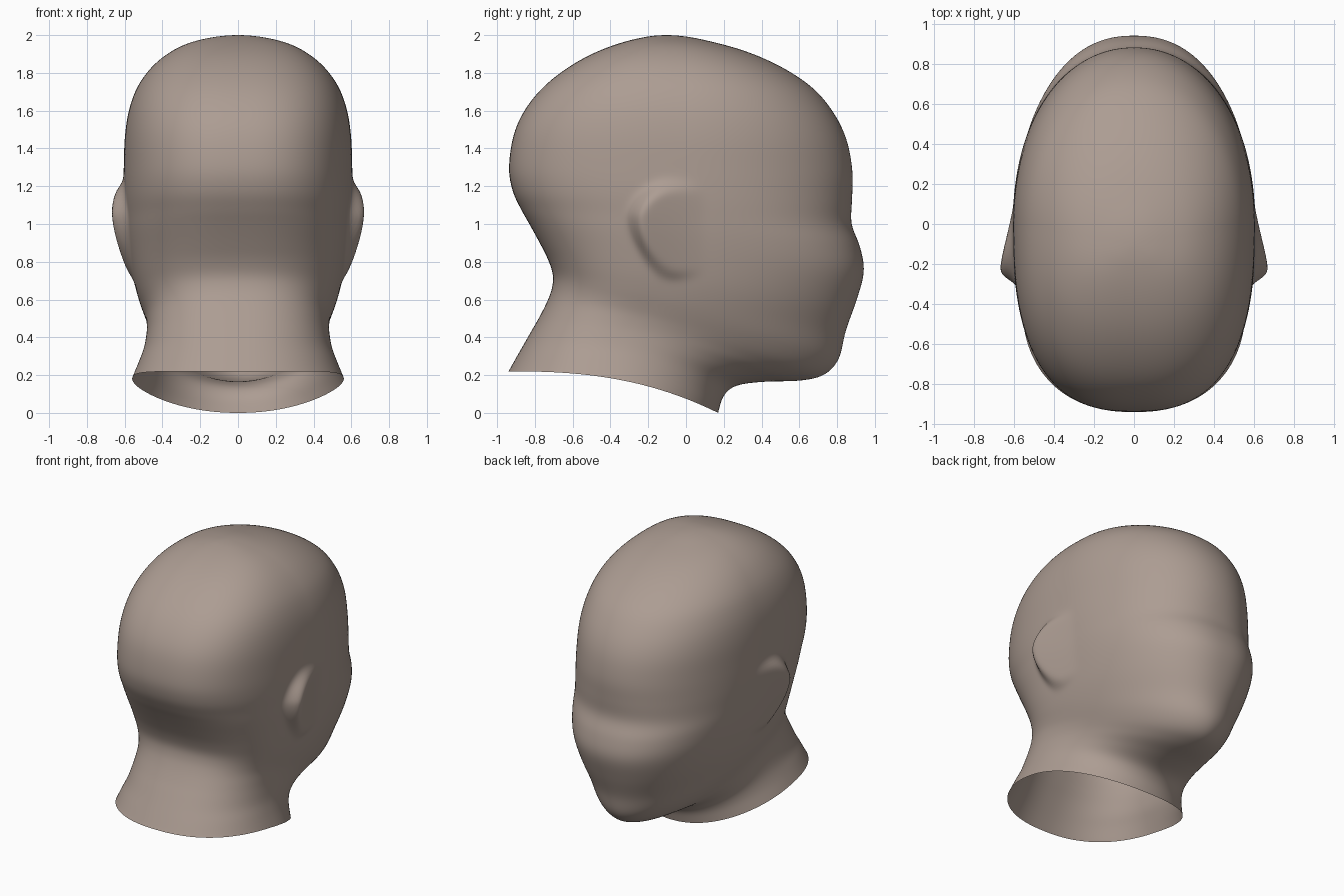
import bpy, bmesh
from math import sin, cos, pi

if "Cube" in bpy.data.objects:
    bpy.data.objects.remove(bpy.data.objects["Cube"])

# Tilted rings from neck to crown: back y, back z, front y, front z, half width, y of widest point
RINGS = [
    (-.94, .22, .17, .00, .56, -.38),
    (-.895, .30, .20, .09, .525, -.38),
    (-.855, .37, .27, .145, .50, -.35),
    (-.815, .44, .42, .165, .487, -.32),
    (-.775, .51, .60, .17, .482, -.28),
    (-.735, .59, .73, .20, .488, -.22),
    (-.71, .66, .81, .285, .505, -.18),
    (-.705, .73, .845, .43, .53, -.14),
    (-.73, .81, .90, .585, .555, -.10),
    (-.775, .90, .943, .745, .575, -.06),
    (-.83, 1.0, .922, .88, .59, -.03),
    (-.875, 1.08, .877, 1.0, .598, 0),
    (-.92, 1.18, .88, 1.13, .605, 0),
    (-.938, 1.31, .882, 1.28, .605, 0),
    (-.905, 1.5, .85, 1.45, .598, 0),
    (-.815, 1.66, .775, 1.6, .57, 0),
    (-.68, 1.79, .655, 1.735, .51, 0),
    (-.50, 1.9, .45, 1.86, .40, -.03),
    (-.29, 1.975, .20, 1.95, .24, -.06),
    (-.10, 2.0, -.10, 2.0, 0, -.10),
]
SEGS, STEPS = 256, 8


def clamp(v):
    return max(0.0, min(1.0, v))


def smooth(v):
    v = clamp(v)
    return v * v * (3 - 2 * v)


def spline(a, b, c, d, t):
    return tuple(.5 * (2*q + (r-p)*t + (2*p-5*q+4*r-s)*t*t + (3*q-p-3*r+s)*t**3)
                 for p, q, r, s in zip(a, b, c, d))


# Ear: an egg-shaped bump, steep at the back and fading into the cheek
def ear(y, z):
    back = .13 + .10 * clamp((z - .72) / .33)
    half = back if y < -.07 else .40
    d = (((y + .07) / half) ** 2 + ((z - .965) / .25) ** 2) ** .5
    rise = .084 * clamp((.10 - y) / .34) ** 1.3 * (.74 + .26 * clamp((z - .75) / .3))
    return rise * smooth((1.06 - d) / .18)


def ring_points(row, s):
    yb, zb, yf, zf, w, ym = row
    n_back = 2.3 + .3 * smooth(s / 10)
    # front is narrow at the chin, fuller at the cheeks
    n_front = 2.08 - .25 * smooth(1 - abs(s - 4.5) / 4) + .22 * smooth(1 - abs(s - 9.5) / 4)
    bend = 1 + 1.5 * smooth(1 - s / 8)
    pts = []
    for i in range(SEGS):
        a = 2 * pi * i / SEGS
        a -= .2 * sin(2 * a)          # denser at the sides for the ears
        c, sn = cos(a), sin(a)
        n = n_front if sn > 0 else n_back
        x = w * abs(c) ** (2 / n) * (1 if c > 0 else -1)
        y = ym + abs(sn) ** (2 / n) * ((yf - ym) if sn > 0 else (yb - ym))
        z = zb + (zf - zb) * clamp((y - yb) / (yf - yb)) ** bend
        if abs(x) > .4:
            x += ear(y, z) * (1 if x > 0 else -1)
        pts.append((x, y, z))
    return pts


# Phantom rows control the end tangents (flat crown)
last, prev = RINGS[-1], RINGS[-2]
over = tuple(prev[k] if k in (1, 3) else 2 * last[k] - prev[k] for k in range(6))
first = tuple(2 * a - b for a, b in zip(RINGS[0], RINGS[1]))
rows = [first] + RINGS + [over]

# Head and open neck as one lofted skin
bm = bmesh.new()
loops = []
for k in range(len(RINGS) - 1):
    for j in range(STEPS):
        row = spline(*rows[k:k + 4], j / STEPS)
        loops.append([bm.verts.new(p) for p in ring_points(row, k + j / STEPS)])
for lo, hi in zip(loops, loops[1:]):
    for i in range(SEGS):
        m = (i + 1) % SEGS
        bm.faces.new((lo[i], lo[m], hi[m], hi[i]))
crown = bm.verts.new((0, -.1, 2.0))
for i in range(SEGS):
    bm.faces.new((loops[-1][i], loops[-1][(i + 1) % SEGS], crown))

# Relax the skin, keeping the neck rim and crown in place
inner = [v for loop in loops[1:-4] for v in loop]
for _ in range(8):
    bmesh.ops.smooth_vert(bm, verts=inner, factor=.5,
                          use_axis_x=True, use_axis_y=True, use_axis_z=True)
for f in bm.faces:
    f.smooth = True
mesh = bpy.data.meshes.new("head")
bm.to_mesh(mesh)
bm.free()
head = bpy.data.objects.new("head", mesh)
bpy.context.collection.objects.link(head)

# Warm grey-brown skin
skin = bpy.data.materials.new("skin")
skin.diffuse_color = (.415, .335, .29, 1)
skin.use_nodes = True
skin.node_tree.nodes["Principled BSDF"].inputs["Base Color"].default_value = skin.diffuse_color
mesh.materials.append(skin)
